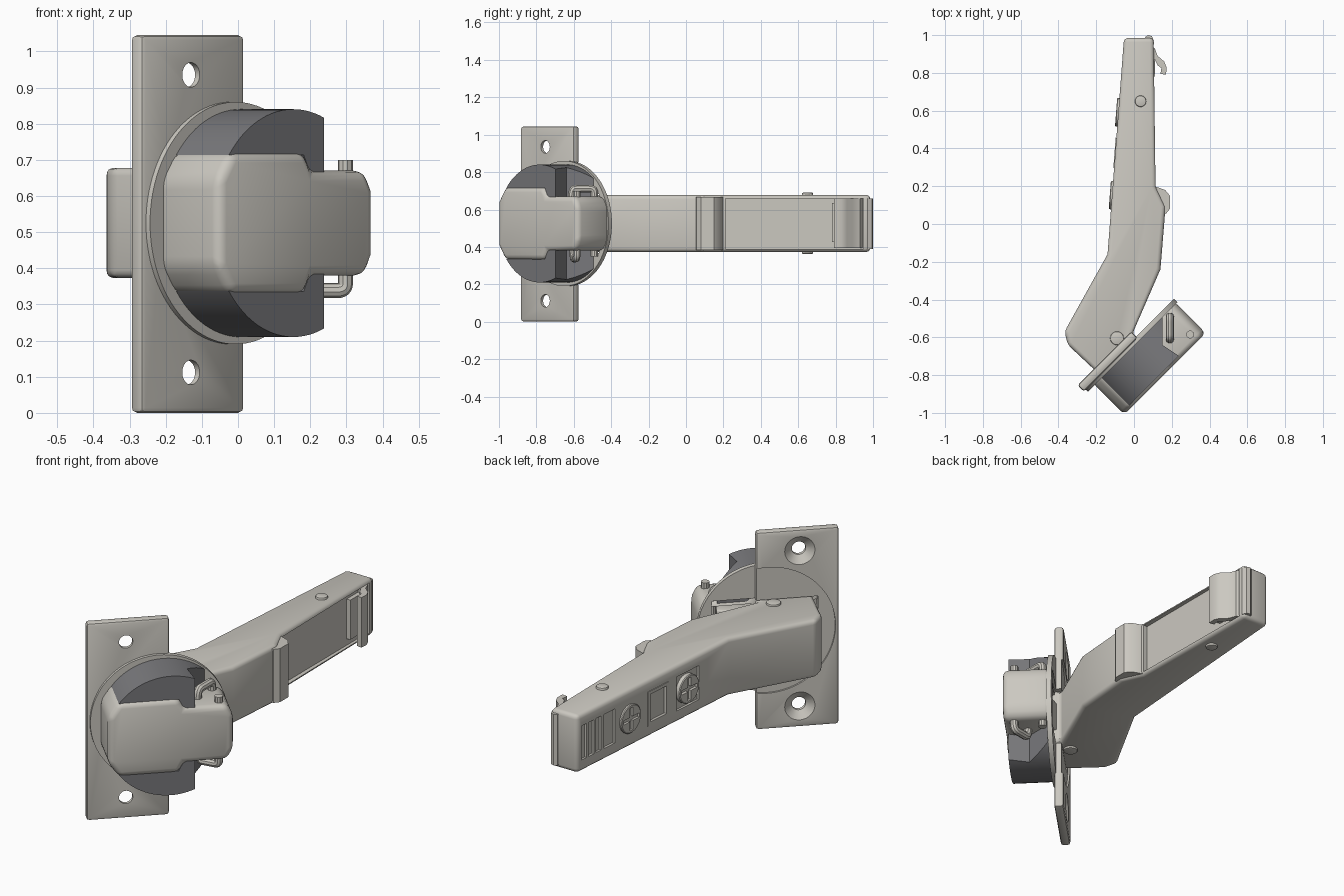
import bpy, bmesh, math
from mathutils import Matrix, Vector

if "Cube" in bpy.data.objects:
    bpy.data.objects.remove(bpy.data.objects["Cube"])

MID = 0.525                      # height of the symmetry plane


def frame(x_axis, origin):
    """Frame with local Y pointing up and local Z facing sideways."""
    x = Vector(x_axis).normalized()
    z = x.cross(Vector((0, 0, 1)))
    m = Matrix((x, (0, 0, 1), z)).transposed().to_4x4()
    m.translation = origin
    return m


WORLD = Matrix.Translation((0, 0, MID))
CUP = frame((1, 1, 0), (0, 0, MID))                  # X along plate, Z out of the cup
FACE = frame((-0.087, -1.145, 0), (-0.053, 0.985, MID))  # outer face of the arm


def material(name, color):
    m = bpy.data.materials.new(name)
    m.diffuse_color = (*color, 1)
    m.use_nodes = True
    m.node_tree.nodes["Principled BSDF"].inputs["Base Color"].default_value = m.diffuse_color
    return m


STEEL = material("steel", (0.60, 0.58, 0.53))
DARK = material("dark_plastic", (0.19, 0.19, 0.20))


def finish(name, bm, m, mat=STEEL, bevel=0, segs=3):
    bmesh.ops.recalc_face_normals(bm, faces=bm.faces)
    me = bpy.data.meshes.new(name)
    bm.transform(m)
    bm.to_mesh(me)
    bm.free()
    ob = bpy.data.objects.new(name, me)
    bpy.context.collection.objects.link(ob)
    me.materials.append(mat)
    if bevel:
        mod = ob.modifiers.new("bevel", 'BEVEL')
        mod.width, mod.segments, mod.angle_limit = bevel, segs, math.radians(25)
        apply(ob, mod)
    return ob


def apply(ob, mod):
    bpy.context.view_layer.objects.active = ob
    bpy.ops.object.modifier_apply(modifier=mod.name)


def add_prism(bm, pts, z0, z1):
    face = bm.faces.new([bm.verts.new((x, y, z0)) for x, y in pts])
    top = bmesh.ops.extrude_face_region(bm, geom=[face])["geom"]
    bmesh.ops.translate(bm, vec=(0, 0, z1 - z0),
                        verts=[v for v in top if isinstance(v, bmesh.types.BMVert)])


def prism(name, pts, z0, z1, m=WORLD, **kw):
    bm = bmesh.new()
    add_prism(bm, pts, z0, z1)
    return finish(name, bm, m, **kw)


def rect(x0, x1, y0, y1):
    return [(x0, y0), (x1, y0), (x1, y1), (x0, y1)]


def boxes(name, items, m, **kw):
    bm = bmesh.new()
    for x0, x1, y0, y1, z0, z1 in items:
        add_prism(bm, rect(x0, x1, y0, y1), z0, z1)
    return finish(name, bm, m, **kw)


def cyl(name, x, y, z0, z1, r0, r1=None, m=WORLD, n=48, **kw):
    bm = bmesh.new()
    bmesh.ops.create_cone(bm, cap_ends=True, segments=n, radius1=r0,
                          radius2=r0 if r1 is None else r1, depth=z1 - z0,
                          matrix=Matrix.Translation((x, y, (z0 + z1) / 2)))
    return finish(name, bm, m, **kw)


def cut(ob, *cutters):
    for c in cutters:
        c.hide_render = True
        mod = ob.modifiers.new("cut", 'BOOLEAN')
        mod.operation, mod.solver, mod.object = 'DIFFERENCE', 'EXACT', c
        apply(ob, mod)
        bpy.data.objects.remove(c)


def tube(name, pts, r):
    cu = bpy.data.curves.new(name, 'CURVE')
    cu.dimensions, cu.bevel_depth, cu.bevel_resolution, cu.use_fill_caps = '3D', r, 3, True
    sp = cu.splines.new('NURBS')
    sp.points.add(len(pts) - 1)
    for p, co in zip(sp.points, pts):
        p.co = (*co, 1)
    sp.order_u, sp.use_endpoint_u, sp.resolution_u = 3, True, 6
    cu.materials.append(STEEL)
    ob = bpy.data.objects.new(name, cu)
    bpy.context.collection.objects.link(ob)
    bpy.ops.object.select_all(action='DESELECT')
    ob.select_set(True)
    bpy.context.view_layer.objects.active = ob
    bpy.ops.object.convert(target='MESH')


# Cranked arm with shallow recesses on both sides
arm = prism("arm", [(-0.053, 0.985), (-0.14, -0.16), (-0.368, -0.57), (-0.35, -0.64),
                    (-0.195, -0.785), (-0.13, -0.84), (0.03, -0.61), (-0.01, -0.585),
                    (0.14, -0.24), (0.167, 0.09), (0.115, 0.2), (0.105, 0.985)],
            -0.152, 0.153, bevel=0.022)
slots = [(s, s + 0.04, -0.09, 0.09, -0.012, 0.05) for s in (0.03, 0.085, 0.14)]
slots += [(0.2, 0.285, -0.09, 0.09, -0.012, 0.05), (0.53, 0.69, -0.09, 0.09, -0.012, 0.05),
          (0.75, 0.92, -0.09, 0.09, -0.012, 0.05)]
cut(arm, boxes("slot_cutter", slots, FACE),
    boxes("side_cutter", [(0.09, 0.3, 0.21, 0.95, -0.135, 0.135)], WORLD))

# Window rim and cross-slot adjusting screws on the outer face
rim = boxes("window_rim", [(0.53, 0.69, -0.09, 0.09, -0.02, 0.004)], FACE)
cut(rim, boxes("rim_cutter", [(0.55, 0.67, -0.073, 0.073, -0.01, 0.05)], FACE))
for i, s in enumerate((0.395, 0.835)):
    screw = cyl(f"adjusting_screw_{i}", s, 0, -0.03, 0.012, 0.075, m=FACE, bevel=0.004, segs=1)
    cut(screw, boxes("a", [(s - 0.06, s + 0.06, -0.011, 0.011, -0.004, 0.05)], FACE),
        boxes("b", [(s - 0.011, s + 0.011, -0.06, 0.06, -0.004, 0.05)], FACE))

# Rivets through the arm
cyl("rivet_rear", 0.035, 0.65, -0.163, 0.165, 0.03, bevel=0.006, segs=2)
cyl("rivet_front", -0.09, -0.605, -0.163, 0.163, 0.036, bevel=0.006, segs=2)

# Catches on the inner side of the arm
prism("middle_catch", [(0.11, 0.2), (0.165, 0.18), (0.19, 0.15), (0.19, 0.08), (0.17, 0.055),
                       (0.14, 0.05)], -0.142, 0.142)
prism("rear_hook", [(0.08, 0.95), (0.11, 0.93), (0.125, 0.89), (0.16, 0.86), (0.172, 0.83),
                    (0.17, 0.79), (0.14, 0.795), (0.145, 0.825), (0.125, 0.84), (0.11, 0.87),
                    (0.08, 0.88)], -0.13, 0.135)
prism("hook_pad", rect(0.07, 0.112, 0.78, 0.9), -0.1, 0.11)
prism("rear_latch", [(0.055, 0.96), (0.06, 0.99), (0.075, 1.0), (0.095, 0.995), (0.105, 0.97),
                     (0.1, 0.95)], -0.135, 0.135)

# Screw plate with countersunk holes, seat for the flange and cup opening
plate = boxes("mounting_plate", [(-0.815, -0.412, -0.525, 0.52, 0.392, 0.44)], CUP,
              bevel=0.014, segs=2)
for w in (-0.413, 0.41):
    cut(plate, cyl("hole", -0.624, w, 0.3, 0.5, 0.034, m=CUP),
        cyl("sink", -0.624, w, 0.385, 0.425, 0.083, 0.03, m=CUP))
UC = -0.465
cut(plate, cyl("seat", UC, 0, 0.35, 0.402, 0.333, m=CUP, n=96),
    boxes("opening", [(-0.715, -0.2, -0.158, 0.158, 0.3, 0.6)], CUP))
flange = cyl("cup_flange", UC, 0, 0.43, 0.456, 0.335, m=CUP, n=96)
cut(flange, boxes("opening", [(-0.715, -0.2, -0.158, 0.158, 0.3, 0.6)], CUP))

# Stepped steel housing, open towards the arm
half = [(-0.14, 0.09), (-0.17, 0.145), (-0.38, 0.145), (-0.405, 0.195), (-0.70, 0.195),
        (-0.75, 0.12)]
outline = half + [(x, -y) for x, y in reversed(half)]
housing = prism("cup_housing", outline, 0.437, 0.677, CUP, bevel=0.028)
cut(housing, boxes("hollow", [(-0.72, -0.18, -0.125, 0.125, 0.3, 0.645)], CUP))

# Dark cup segments above and below the housing
cup = cyl("cup", -0.445, 0, 0.442, 0.662, 0.315, m=CUP, n=96, mat=DARK)
inner = [(x, y - math.copysign(0.006, y)) for x, y in outline]
inner = [(-0.9 if x < -0.69 else x, math.copysign(0.188, y) if x < -0.69 else y)
         for x, y in inner if x != -0.75]
cut(cup, prism("housing_space", inner, 0.3, 0.8, CUP, mat=DARK),
    prism("end_cut", [(0.15, -0.3), (0.15, -0.64), (0.24, -0.7), (0.24, -0.95), (0.6, -0.95),
                      (0.6, -0.3)], -0.6, 0.6, mat=DARK))

# Link between arm and cup
prism("link", [(-0.1, -0.6), (0.0, -0.6), (0.19, -0.51), (0.24, -0.56), (0.1, -0.74),
               (-0.05, -0.74)], -0.08, 0.08, bevel=0.01)

# Bent pivot pins
tube("bent_pin_upper", [(0.19, -0.49, 0.35), (0.19, -0.49, 0.5), (0.19, -0.49, 0.66),
                        (0.19, -0.49, 0.712), (0.19, -0.54, 0.712), (0.19, -0.57, 0.712),
                        (0.19, -0.612, 0.712), (0.19, -0.612, 0.65)], 0.021)
tube("bent_pin_lower", [(0.297, -0.585, 0.7), (0.297, -0.585, 0.5), (0.297, -0.585, 0.38),
                        (0.297, -0.585, 0.338), (0.25, -0.592, 0.338), (0.235, -0.595, 0.338),
                        (0.19, -0.602, 0.338), (0.19, -0.602, 0.4)], 0.021)

# Smooth the rounded surfaces, keep edges crisp
bpy.ops.object.select_all(action='SELECT')
bpy.ops.object.shade_smooth_by_angle(angle=math.radians(32))
